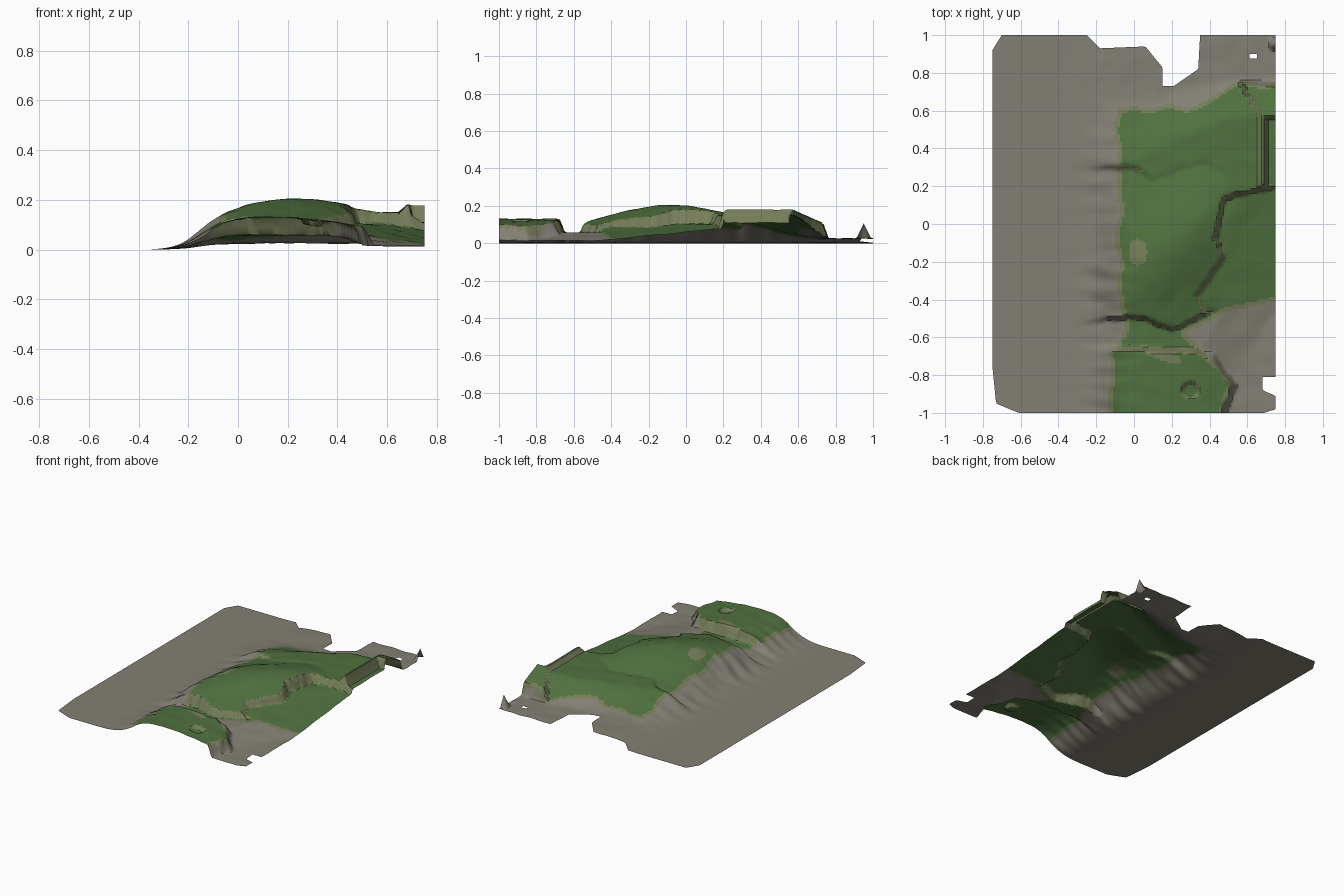
import bpy, bmesh, math
from mathutils import Vector, noise

if "Cube" in bpy.data.objects:
    bpy.data.objects.remove(bpy.data.objects["Cube"])

STEP = 0.0125


def wobble(x, y, freq, seed):
    return noise.noise(Vector((x * freq, y * freq, seed)))


def smooth(t):
    t = max(0, min(1, t))
    return t * t * (3 - 2 * t)


def signed_distance(x, y, poly):
    """Distance to the polygon edge (positive inside) and the nearest edge point."""
    best, near, inside = 9, None, False
    for (ax, ay), (bx, by) in zip(poly, poly[1:] + poly[:1]):
        dx, dy = bx - ax, by - ay
        t = max(0, min(1, ((x - ax) * dx + (y - ay) * dy) / (dx * dx + dy * dy)))
        px, py = ax + t * dx, ay + t * dy
        d = (x - px) ** 2 + (y - py) ** 2
        if d < best:
            best, near = d, (px, py)
        if (ay > y) != (by > y) and x < ax + (y - ay) / dy * dx:
            inside = not inside
    return (math.sqrt(best) if inside else -math.sqrt(best)), near


# Outer edge of the sheet, with the northern inlet and the south-east notch
OUTLINE = [(-.7, 1), (-.25, 1), (-.18, .93), (.06, .94), (.15, .83), (.15, .73), (.21, .73), (.34, .82),
           (.35, 1), (.75, 1), (.75, -.81), (.68, -.81), (.68, -.88), (.75, -.91), (.75, -.98), (.69, -1),
           (-.61, -1), (-.73, -.95), (-.75, -.75), (-.75, .92)]

# Cliff lines enclosing each level
NORTH = [(-.9, .3), (0, .3), (.1, .24), (.37, .33), (.6, .17), (.9, .2), (.9, 1.1), (-.9, 1.1)]
BANK = [(.665, .2), (.7, .2), (.7, .5), (.9, .5), (.9, .73), (.56, .75), (.665, .57)]
SHELF = [(.7, .2), (.9, .2), (.9, .56), (.7, .56)]
LOWLAND = [(.75, .2), (.48, .14), (.43, -.07), (.48, -.17), (.33, -.38), (.38, -.48), (.2, -.56),
           (.03, -.49), (-.3, -.52), (-.3, -1.2), (.9, -1.2), (.9, .2)]
SOUTH = [(-.3, -.65), (.3, -.67), (.42, -.7), (.53, -.86), (.44, -1.1), (-.3, -1.1)]
# Bare valley floor
VALLEY = [(.27, -.58), (.5, -.46), (.9, -.38), (.9, -1.1), (.43, -1.1), (.53, -.83)]


def hill(x, y):
    u, v = x - .23, y + .08 - .6 * (x - .23)
    return .08 + .127 * math.exp(-(u / .45) ** 2 - (v / .36) ** 2)


def north_slope(x, y):
    e = max(0, min(1, x / .5))
    start, end = .3 + .25 * e, .7 + .08 * e
    return .026 + (.09 + .035 * e) * (1 - smooth((y - start) / (end - start)))


def bank(x, y):
    return .182 - .45 * max(0, y - .57)


def lowland(x, y):
    return max(.015, min(.058 if y < -.45 else .105, .1 - .16 * (x - .5) + .1 * y))


def south_plateau(x, y):
    pit = math.hypot((x - .3) / .05, (y + .88) / .045)
    return .133 - .25 * (x - .1) ** 2 - .025 * (1 - smooth((pit - .7) / .4))


LEVELS = [(NORTH, north_slope, .03), (BANK, bank, .03), (SHELF, lambda x, y: .11, .015),
          (LOWLAND, lowland, .03), (SOUTH, south_plateau, .04)]


def height(x, y):
    h = hill(x, y)
    jx, jy = x + .012 * wobble(x, y, 18, 1), y + .012 * wobble(x, y, 18, 7)
    for poly, level, width in LEVELS:
        # the square-cut shelf keeps straight edges
        px, py = (x, y) if poly in (SHELF, BANK) else (jx, jy)
        t = smooth(signed_distance(px, py, poly)[0] / width + .5)
        if t > 0:
            h += (level(x, y) - h) * t
    h += .004 * wobble(x, y, 11, 2)
    # western coast with gullies
    gx = x + .025 * noise.noise(Vector((x * 4, y * 16, 5)))
    coast = max(0, 1 / (1 + math.exp(-(gx + .15) / .05)) - .01)
    # pinnacle in the north-east corner
    spike = max(0, 1 - math.hypot(x - .75, y - .95) / .04) * .08
    return max(0, h * coast + spike)


def grass_distance(x, y):
    """Positive on vegetated ground, negative on bare rock."""
    shore = -.09 + .035 * noise.noise(Vector((0, y * 7, 3))) - (.04 if y < -.68 else 0)
    shore += .05 * math.exp(-((y + .52) / .09) ** 2)
    north = .62 + .13 * smooth((x - .28) / .3) + .02 * noise.noise(Vector((x * 8, 0, 4)))
    return min(x - shore, north - y, -signed_distance(x, y, VALLEY)[0])


def in_patch(x, y):
    round_patch = ((x - .02) / .05) ** 2 + ((y + .15) / .07) ** 2 < 1
    long_patch = ((x - .14) / .11) ** 2 + ((y + .69 + .35 * (x - .14)) / .03) ** 2 < 1
    return round_patch or long_patch


def material(name, colour):
    m = bpy.data.materials.new(name)
    m.diffuse_color = (*colour, 1)
    m.use_nodes = True
    m.node_tree.nodes["Principled BSDF"].inputs["Base Color"].default_value = m.diffuse_color
    return m


# Flat grid trimmed to the outline, with one small hole
bm = bmesh.new()
nx, ny = round(1.5 / STEP), round(2 / STEP)
grid = [[bm.verts.new((-.75 + i * STEP, -1 + j * STEP, 0)) for j in range(ny + 1)] for i in range(nx + 1)]
for i in range(nx):
    for j in range(ny):
        cx, cy = -.75 + (i + .5) * STEP, -1 + (j + .5) * STEP
        hole = abs(cx - .63) < .016 and abs(cy - .885) < .016
        if signed_distance(cx, cy, OUTLINE)[0] > 0 and not hole:
            bm.faces.new((grid[i][j], grid[i + 1][j], grid[i + 1][j + 1], grid[i][j + 1]))
bmesh.ops.delete(bm, geom=[v for v in bm.verts if not v.link_faces], context='VERTS')
for v in bm.verts:
    if v.is_boundary:
        d, near = signed_distance(v.co.x, v.co.y, OUTLINE)
        if abs(d) < .02:
            v.co.x, v.co.y = near

# Raise the relief
for v in bm.verts:
    v.co.z = height(v.co.x, v.co.y)
bm.normal_update()

# Rock on the shore, dry grass on rims and cliffs, grass elsewhere
for f in bm.faces:
    c = f.calc_center_median()
    d = grass_distance(c.x, c.y)
    if d < 0:
        f.material_index = 0
    elif d < .024 or f.normal.z < .75 or in_patch(c.x, c.y):
        f.material_index = 1
    else:
        f.material_index = 2

mesh = bpy.data.meshes.new("coastal_terrain")
bm.to_mesh(mesh)
bm.free()
mesh.materials.append(material("grey rock", (.225, .215, .175)))
mesh.materials.append(material("dry grass", (.18, .205, .1)))
mesh.materials.append(material("grass", (.08, .165, .05)))
terrain = bpy.data.objects.new("coastal_terrain", mesh)
bpy.context.collection.objects.link(terrain)
bpy.context.view_layer.objects.active = terrain
terrain.select_set(True)
bpy.ops.object.shade_smooth_by_angle(angle=math.radians(40))
